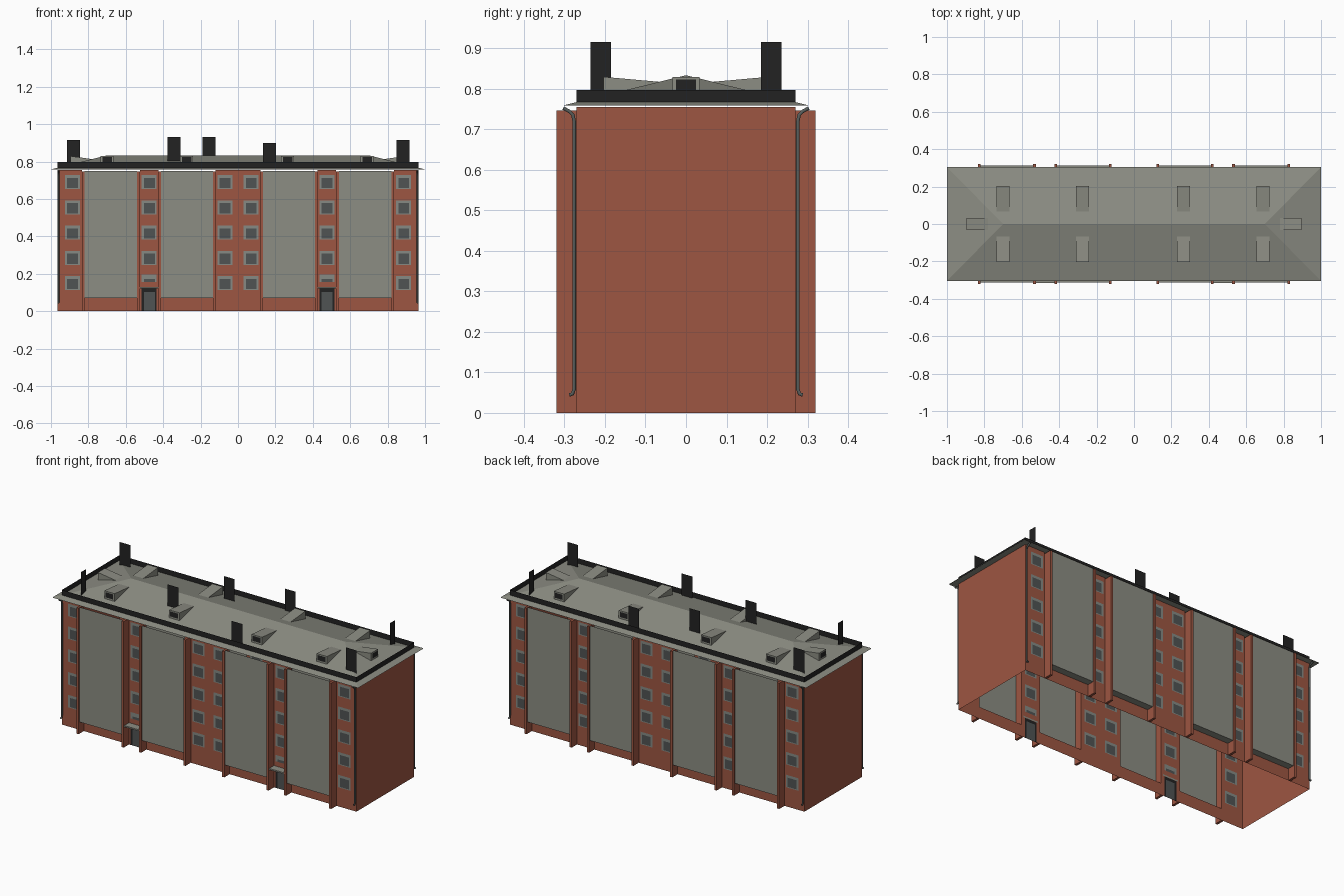
import bpy, bmesh
from mathutils import Vector

if "Cube" in bpy.data.objects:
    bpy.data.objects.remove(bpy.data.objects["Cube"])


def mat(name, rgb):
    m = bpy.data.materials.new(name)
    lin = [((c / 255 + 0.055) / 1.055) ** 2.4 for c in rgb]
    m.diffuse_color = (*lin, 1)
    m.use_nodes = True
    m.node_tree.nodes["Principled BSDF"].inputs["Base Color"].default_value = m.diffuse_color
    return m


BRICK = mat("brick", (158, 86, 66))
GREY = mat("roof_grey", (140, 141, 131))
FRAME = mat("window_frame_grey", (134, 138, 132))
GLASS = mat("window_glass", (80, 84, 84))
PIPE = mat("pipe_grey", (88, 94, 92))
BLACK = mat("iron_black", (34, 34, 34))


def make(name, faces, mats, idx=None):
    """Mesh object from faces given as point lists."""
    bm = bmesh.new()
    for i, f in enumerate(faces):
        face = bm.faces.new([bm.verts.new(p) for p in f])
        face.material_index = idx[i] if idx else 0
    bmesh.ops.remove_doubles(bm, verts=bm.verts, dist=1e-5)
    me = bpy.data.meshes.new(name)
    bm.to_mesh(me)
    bm.free()
    for m in mats:
        me.materials.append(m)
    ob = bpy.data.objects.new(name, me)
    bpy.context.collection.objects.link(ob)
    return ob


def box(name, x0, x1, y0, y1, z0, z1, m):
    bpy.ops.mesh.primitive_cube_add(size=1, location=((x0 + x1) / 2, (y0 + y1) / 2, (z0 + z1) / 2))
    ob = bpy.context.object
    ob.name = name
    ob.scale = (abs(x1 - x0), abs(y1 - y0), z1 - z0)
    ob.data.materials.append(m)
    return ob


BX, BY, TOP = 0.965, 0.27, 0.755
EAVE, RIDGE = 0.758, 0.833
BAYS = [(s * a, s * b) for a, b in ((0.12, 0.425), (0.525, 0.835)) for s in (-1, 1)]
BAYS = [(min(b), max(b)) for b in BAYS]
COLS = [-0.885, -0.475, -0.07, 0.07, 0.475, 0.885]
ROWS = [0.15, 0.285, 0.42, 0.555, 0.69]
STAIRS = (-0.475, 0.475)


def roof_z(y):
    return EAVE + (0.305 - abs(y)) / 0.305 * (RIDGE - EAVE)


# facade walls: one grid each, windows and doors are cells of the grid
def cell_material(x, z, front):
    for c in COLS:
        dx = x - c
        if abs(dx) > 0.04:
            continue
        if front and c in STAIRS and z < 0.22:
            if z < 0.12:
                return 2 if -0.028 < dx < 0.03 and z < 0.103 else 3
            if 0.157 < z < 0.195:
                return 2 if -0.028 < dx < 0.03 and z < 0.172 else 1
            return 0
        for r in ROWS:
            if abs(z - r) < 0.037:
                return 2 if -0.028 < dx < 0.03 and -0.032 < z - r < 0.022 else 1
    return 0


def facade(name, s):
    xs = {-BX, BX}
    for b in BAYS:
        xs.update(b)
    for c in COLS:
        xs.update(round(c + d, 4) for d in (-0.04, -0.028, 0.03, 0.04))
    zs = {0, 0.07, TOP, 0.103, 0.12, 0.157, 0.195, 0.172}
    for r in ROWS:
        zs.update(round(r + d, 4) for d in (-0.037, -0.032, 0.022, 0.037))
    xs, zs = sorted(xs), sorted(zs)
    faces, idx = [], []
    for x0, x1 in zip(xs, xs[1:]):
        for z0, z1 in zip(zs, zs[1:]):
            xm, zm = (x0 + x1) / 2, (z0 + z1) / 2
            if zm > 0.07 and any(a < xm < b for a, b in BAYS):
                continue
            f = [(x0, s * BY, z0), (x1, s * BY, z0), (x1, s * BY, z1), (x0, s * BY, z1)]
            faces.append(f if s < 0 else f[::-1])
            idx.append(cell_material(xm, zm, s < 0))
    make(name, faces, [BRICK, FRAME, GLASS, BLACK], idx)


facade("front_wall", -1)
facade("back_wall", 1)

# plain end walls
for s, n in ((-1, "left_wall"), (1, "right_wall")):
    f = [(s * BX, -BY, 0), (s * BX, BY, 0), (s * BX, BY, TOP), (s * BX, -BY, TOP)]
    make(n, [f if s > 0 else f[::-1]], [BRICK])

# loggia bays: brick fins and grey infill panels
for s in (-1, 1):
    for a, b in BAYS:
        for x0 in (a, b - 0.014):
            box("bay_fin", x0, x0 + 0.014, s * BY, s * 0.32, 0, 0.746, BRICK)
        p, q, y, w = a + 0.014, b - 0.014, s * 0.312, s * BY
        front = [(p, y, 0.07), (q, y, 0.07), (q, y, 0.75), (p, y, 0.75)]
        under = [(p, w, 0.07), (q, w, 0.07), (q, y, 0.07), (p, y, 0.07)]
        make("bay_panel", [front[::-s], under[::-s]], [GREY])

# entrance canopies
for c in STAIRS:
    box("entrance_canopy", c - 0.05, c + 0.05, -0.315, -BY, 0.121, 0.129, GREY)

# hipped roof with soffit
A, B, C, D = (-1, -0.305, EAVE), (1, -0.305, EAVE), (1, 0.305, EAVE), (-1, 0.305, EAVE)
L, R = (-0.7, 0, RIDGE), (0.7, 0, RIDGE)
make("hip_roof", [[A, B, R, L], [B, C, R], [C, D, L, R], [D, A, L]], [GREY])
make("roof_soffit", [[(x, y, z - 0.003) for x, y, z in (D, C, B, A)]], [GREY])


# wedge dormers: origin at the front face, d points outward down the slope
def dormer(pos, d, half, length, z_base, z_back):
    o, d = Vector(pos), Vector(d)
    side = Vector((-d.y, d.x, 0)) * half
    up = Vector((0, 0, 1))
    f0, f1 = o - side + up * z_base, o + side + up * z_base
    t0, t1 = o - side + up * 0.829, o + side + up * 0.829
    b0, b1 = (o - d * length + k * side + up * z_back for k in (-1, 1))
    make("dormer", [[f0, f1, t1, t0], [t0, t1, b1, b0], [f1, b1, t1], [f0, t0, b0]], [GREY])
    e = d * 0.002
    g = side * 0.25
    make("dormer_window", [[f0 + e + g + up * 0.01, f1 + e - g + up * 0.01,
                            t1 + e - g - up * 0.006, t0 + e + g - up * 0.006]], [BLACK])


for s in (-1, 1):
    for x in (-0.7, -0.275, 0.265, 0.69):
        dormer((x, s * 0.203, 0), (0, s, 0), 0.034, 0.137, roof_z(0.203), roof_z(0.066))
    dormer((s * 0.895, 0, 0), (s, 0, 0), 0.033, 0.115,
           EAVE + 0.105 / 0.3 * (RIDGE - EAVE), EAVE + 0.22 / 0.3 * (RIDGE - EAVE))

# roof railing around the edge
c = [(-BX, -BY), (BX, -BY), (BX, BY), (-BX, BY)]
make("roof_railing", [[(*p, 0.765), (*q, 0.765), (*q, 0.797), (*p, 0.797)]
                      for p, q in zip(c, c[1:] + c[:1])], [BLACK])

# flat vent stacks: x, y, top, facing front
for x, y, top in ((-0.88, 0.2, 0.915), (-0.342, -0.12, 0.93), (-0.155, 0.14, 0.93),
                  (0.168, 0.25, 0.9), (0.168, -0.25, 0.9), (0.882, -0.2, 0.915)):
    z = roof_z(y) - 0.01
    make("vent_stack", [[(x - 0.035, y, z), (x + 0.035, y, z),
                         (x + 0.035, y, top), (x - 0.035, y, top)]], [BLACK])
# flat vent stacks facing the ends
for x, s in ((-0.865, -1), (0.865, 1)):
    make("end_vent_stack", [[(x, s * 0.185, 0.772), (x, s * 0.235, 0.772),
                             (x, s * 0.235, 0.915), (x, s * 0.185, 0.915)]], [BLACK])

# corner downpipes
for sx in (-1, 1):
    for sy in (-1, 1):
        cu = bpy.data.curves.new("downpipe", "CURVE")
        cu.dimensions = "3D"
        cu.bevel_depth = 0.005
        cu.bevel_resolution = 1
        cu.use_fill_caps = True
        pts = [(0.288, 0.044), (0.28, 0.047), (0.276, 0.058), (0.276, 0.72),
               (0.279, 0.735), (0.288, 0.744), (0.303, 0.752)]
        sp = cu.splines.new("POLY")
        sp.points.add(len(pts) - 1)
        for p, (y, z) in zip(sp.points, pts):
            p.co = (sx * 0.96, sy * y, z, 1)
        cu.materials.append(PIPE)
        bpy.context.collection.objects.link(bpy.data.objects.new("downpipe", cu))
